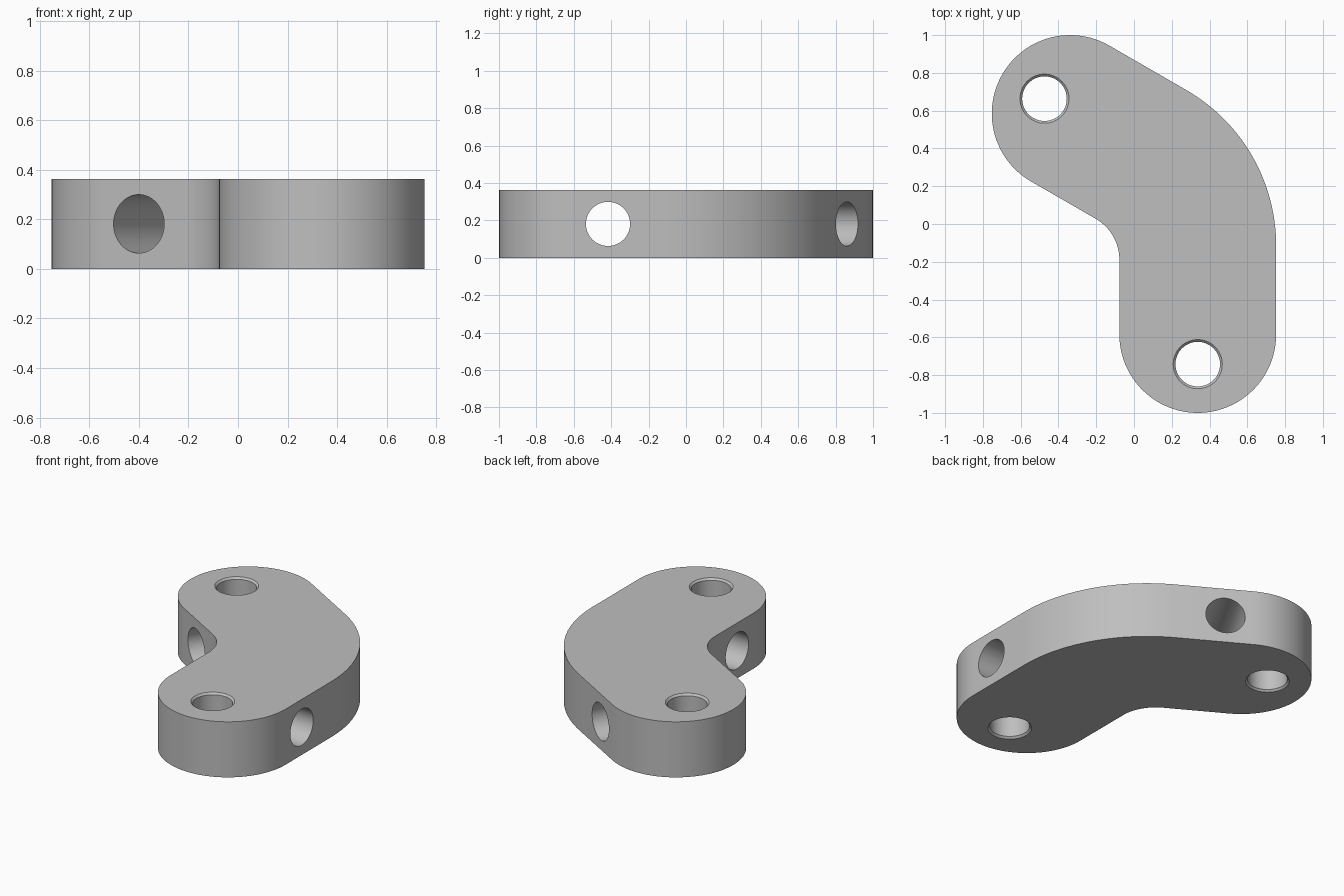
import bpy, bmesh
from math import radians, cos, sin, tan, pi
from mathutils import Matrix, Vector

if "Cube" in bpy.data.objects:
    bpy.data.objects.remove(bpy.data.objects["Cube"])

HEIGHT = 0.363
HALF_WIDTH = 0.415      # half the width of each arm
BEND = radians(60)
ELBOW = Vector((0.3375, 0.195, 0))
ARM = 0.78              # elbow to the centre of each rounded end
OUTER_R, INNER_R = 0.95, 0.25
HOLE_R, CHAMFER = 0.118, 0.012
PIN_AT, CROSS_AT = 0.937, 0.612   # hole positions along each arm

lower_dir = Vector((0, -1, 0))
upper_dir = Vector((-sin(BEND), cos(BEND), 0))


def arc(centre, radius, start, end, steps):
    angles = [start + (end - start) * i / steps for i in range(steps + 1)]
    return [(centre.x + radius * cos(a), centre.y + radius * sin(a)) for a in angles]


def new_object(name, bm):
    bmesh.ops.recalc_face_normals(bm, faces=bm.faces)
    mesh = bpy.data.meshes.new(name)
    bm.to_mesh(mesh)
    bm.free()
    obj = bpy.data.objects.new(name, mesh)
    bpy.context.collection.objects.link(obj)
    return obj


def turned_cutter(name, profile, matrix, steps=64):
    """Solid of revolution about z from (radius, z) pairs, then placed."""
    bm = bmesh.new()
    rings = [[bm.verts.new((r * cos(2 * pi * i / steps), r * sin(2 * pi * i / steps), z))
              for i in range(steps)] for r, z in profile]
    for low, high in zip(rings, rings[1:]):
        for i in range(steps):
            j = (i + 1) % steps
            bm.faces.new((low[i], low[j], high[j], high[i]))
    bm.faces.new(rings[0])
    bm.faces.new(rings[-1])
    bmesh.ops.transform(bm, matrix=matrix, verts=bm.verts)
    obj = new_object(name, bm)
    obj.hide_render = True
    return obj


# Bent link body: rounded ends, wide outer bend, tight inner bend
side = HALF_WIDTH * tan(BEND / 2)
outer_centre = ELBOW + Vector((HALF_WIDTH - OUTER_R, side - OUTER_R * tan(BEND / 2), 0))
inner_centre = ELBOW + Vector((-HALF_WIDTH - INNER_R, -side - INNER_R * tan(BEND / 2), 0))
outline = (arc(ELBOW + lower_dir * ARM, HALF_WIDTH, -pi, 0, 48)
           + arc(outer_centre, OUTER_R, 0, BEND, 32)
           + arc(ELBOW + upper_dir * ARM, HALF_WIDTH, BEND, BEND + pi, 48)
           + arc(inner_centre, INNER_R, BEND, 0, 20))
bm = bmesh.new()
base = bm.faces.new([bm.verts.new((x, y, 0)) for x, y in outline])
top = bmesh.ops.extrude_face_region(bm, geom=[base])["geom"]
bmesh.ops.translate(bm, vec=(0, 0, HEIGHT),
                    verts=[v for v in top if isinstance(v, bmesh.types.BMVert)])
body = new_object("bent_link", bm)

# Chamfered pin hole and plain cross hole in each arm
over = 0.05
flare = HOLE_R + CHAMFER + over
pin_profile = [(flare, -over), (HOLE_R, CHAMFER),
               (HOLE_R, HEIGHT - CHAMFER), (flare, HEIGHT + over)]
cross_profile = [(HOLE_R, -0.6), (HOLE_R, 0.6)]
cutters = []
for label, direction, turn in (("lower", lower_dir, 0), ("upper", upper_dir, BEND)):
    cutters.append(turned_cutter(label + "_pin_hole", pin_profile,
                                 Matrix.Translation(ELBOW + direction * PIN_AT)))
    middle = ELBOW + direction * CROSS_AT + Vector((0, 0, HEIGHT / 2))
    sideways = Matrix.Rotation(turn, 4, "Z") @ Matrix.Rotation(pi / 2, 4, "Y")
    cutters.append(turned_cutter(label + "_cross_hole", cross_profile,
                                 Matrix.Translation(middle) @ sideways))

bpy.ops.object.select_all(action="DESELECT")
bpy.context.view_layer.objects.active = body
body.select_set(True)
for cutter in cutters:
    cut = body.modifiers.new(cutter.name, "BOOLEAN")
    cut.operation = "DIFFERENCE"
    cut.solver = "EXACT"
    cut.object = cutter
    bpy.ops.object.modifier_apply(modifier=cut.name)
for cutter in cutters:
    bpy.data.objects.remove(cutter)
bpy.ops.object.shade_smooth_by_angle(angle=radians(30))

# Plain grey finish
grey = bpy.data.materials.new("plain_grey")
grey.use_nodes = True
colour = (0.52, 0.52, 0.52, 1)
grey.diffuse_color = colour
grey.node_tree.nodes["Principled BSDF"].inputs["Base Color"].default_value = colour
body.data.materials.clear()
body.data.materials.append(grey)
